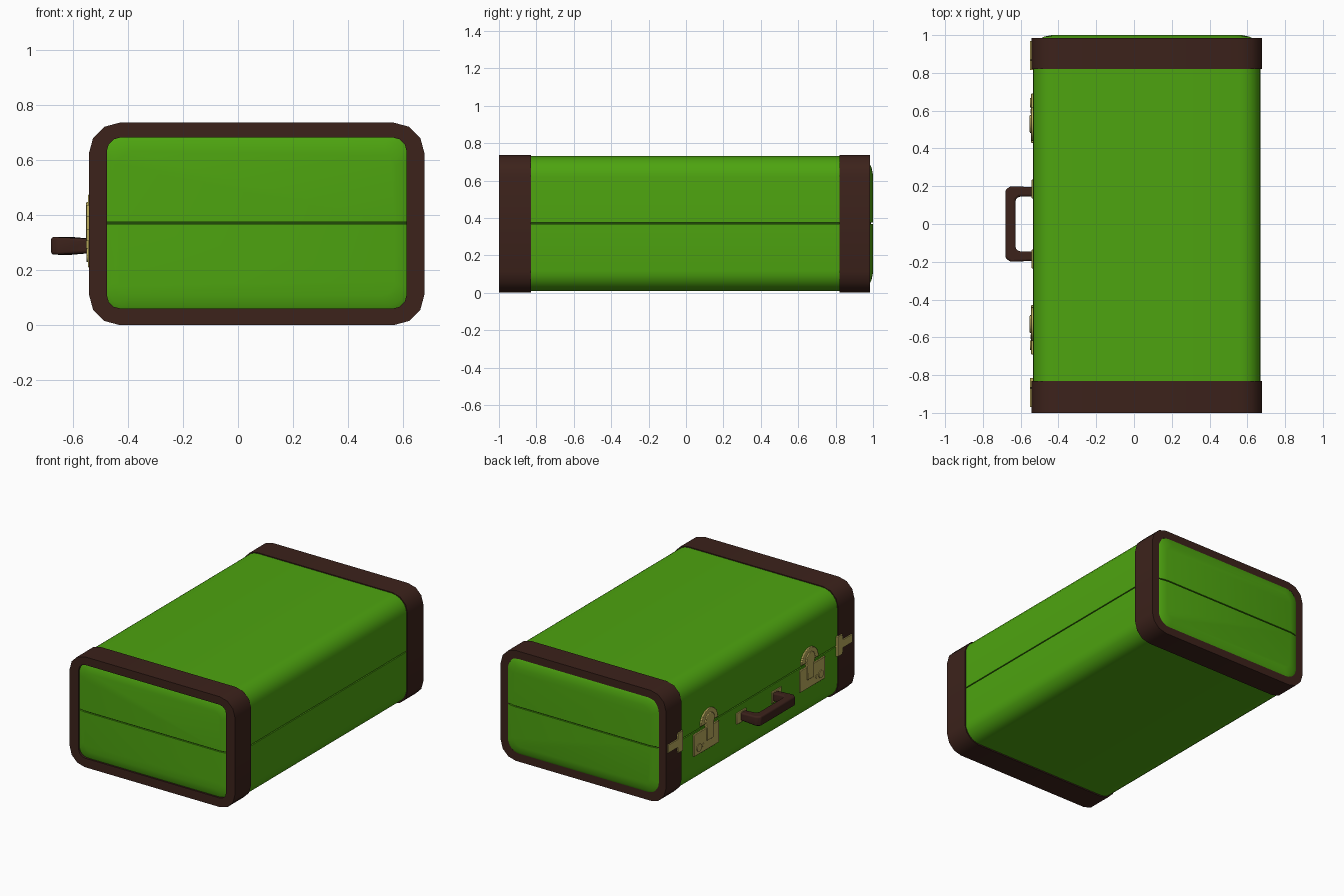
import bpy, bmesh, math
from mathutils import Vector

if "Cube" in bpy.data.objects:
    bpy.data.objects.remove(bpy.data.objects["Cube"])

def material(name, rgb):
    m = bpy.data.materials.new(name)
    m.diffuse_color = (*rgb, 1)
    m.use_nodes = True
    m.node_tree.nodes["Principled BSDF"].inputs["Base Color"].default_value = m.diffuse_color
    return m

GREEN = material("green_leather", (0.075, 0.37, 0.005))
DARK = material("seam_green", (0.015, 0.07, 0.002))
BROWN = material("brown_leather", (0.045, 0.016, 0.011))
BRASS = material("brass", (0.50, 0.41, 0.11))

def finish(name, bm, mat, angle=None):
    bmesh.ops.recalc_face_normals(bm, faces=bm.faces[:])
    me = bpy.data.meshes.new(name)
    bm.to_mesh(me)
    bm.free()
    me.materials.append(mat)
    ob = bpy.data.objects.new(name, me)
    bpy.context.collection.objects.link(ob)
    if angle:
        bpy.context.view_layer.objects.active = ob
        ob.select_set(True)
        bpy.ops.object.shade_smooth_by_angle(angle=math.radians(angle))
        ob.select_set(False)
    return ob

def outline(x0, x1, z0, z1, r, seg):
    """Rounded rectangle in the xz plane."""
    pts = []
    corners = [(x1 - r, z1 - r), (x0 + r, z1 - r), (x0 + r, z0 + r), (x1 - r, z0 + r)]
    for k, (cx, cz) in enumerate(corners):
        for i in range(seg + 1):
            a = math.pi / 2 * (k + i / seg)
            pts.append((cx + r * math.cos(a), cz + r * math.sin(a)))
    return pts

def loft(sections, closed):
    """Bridge (y, outline) sections; either cap the ends or close into a ring."""
    bm = bmesh.new()
    rings = [[bm.verts.new((x, y, z)) for x, z in pts] for y, pts in sections]
    n = len(rings[0])
    pairs = list(zip(rings, rings[1:]))
    if closed:
        pairs.append((rings[-1], rings[0]))
    else:
        bm.faces.new(rings[0])
        bm.faces.new(rings[-1])
    for a, b in pairs:
        for i in range(n):
            j = (i + 1) % n
            bm.faces.new((a[i], a[j], b[j], b[i]))
    return bm

def body(shrink=0.0):
    secs = []
    steps = [(1.0, 0.10), (0.992, 0.06), (0.975, 0.025), (0.94, 0.0)]
    for y, d in [(-y, d) for y, d in steps] + steps[::-1]:
        d += shrink
        y -= math.copysign(shrink, y)
        secs.append((y, outline(-0.535 + d, 0.67 - d, 0.008 + d, 0.73 - d,
                                max(0.11 - 0.6 * d, 0.03), 6)))
    return loft(secs, False)

# Case halves, split at the seam
SEAM = 0.371
for name, side in (("lid", 1), ("base", -1)):
    bm = body()
    cut = bmesh.ops.bisect_plane(bm, geom=bm.verts[:] + bm.edges[:] + bm.faces[:],
                                 plane_co=(0, 0, SEAM + side * 0.0035),
                                 plane_no=(0, 0, -side), clear_outer=True)
    edges = [e for e in cut["geom_cut"] if isinstance(e, bmesh.types.BMEdge)]
    bmesh.ops.contextual_create(bm, geom=edges)
    finish(name, bm, GREEN, 35)

# Dark core seen through the seam
finish("seam_core", body(0.01), DARK, 35)

# Leather bands wrapping both ends
for name, y_in, y_out in (("front_band", -0.83, -1.0), ("back_band", 0.82, 0.985)):
    outer = outline(-0.542, 0.678, 0.0, 0.736, 0.112, 3)
    inner = outline(-0.477, 0.613, 0.06, 0.682, 0.05, 3)
    finish(name, loft([(y_in, outer), (y_out, outer), (y_out, inner), (y_in, inner)], True),
           BROWN, 35)

def plate(name, pts, x0, x1, mat, bevel=0.0):
    """Extrude a (y, z) shape along x and mirror it to the other end."""
    bm = bmesh.new()
    face = bm.faces.new([bm.verts.new((x0, y, z)) for y, z in pts])
    ext = bmesh.ops.extrude_face_region(bm, geom=[face])
    bmesh.ops.translate(bm, vec=(x1 - x0, 0, 0),
                        verts=[v for v in ext["geom"] if isinstance(v, bmesh.types.BMVert)])
    ob = finish(name, bm, mat, 35)
    ob.modifiers.new("mirror", "MIRROR").use_axis = (False, True, False)
    if bevel:
        b = ob.modifiers.new("bevel", "BEVEL")
        b.width, b.segments = bevel, 2
    return ob

def rect(y0, y1, z0, z1):
    return [(y0, z0), (y1, z0), (y1, z1), (y0, z1)]

def arc(cy, cz, r, a0, a1, n):
    return [(cy + r * math.cos(math.radians(a0 + (a1 - a0) * i / n)),
             cz + r * math.sin(math.radians(a0 + (a1 - a0) * i / n))) for i in range(n + 1)]

# Latches: lower plate, half-round upper plate, hasp, lock discs
plate("latch_plate", rect(0.43, 0.69, 0.21, 0.355), -0.53, -0.545, BRASS, 0.003)
plate("latch_catch", arc(0.53, 0.385, 0.09, 0, 180, 12), -0.53, -0.545, BRASS, 0.003)
plate("latch_hasp", arc(0.53, 0.40, 0.048, 0, 180, 8) + [(0.497, 0.36), (0.495, 0.27),
      (0.565, 0.27), (0.563, 0.36)], -0.53, -0.552, BRASS, 0.004)
plate("lock_disc", arc(0.642, 0.255, 0.025, 0, 345, 15), -0.54, -0.55, BRASS)
plate("lock_pin", arc(0.598, 0.255, 0.012, 0, 330, 11), -0.54, -0.549, BRASS)

# T-shaped clips on the bands
plate("band_clip", [(0.815, 0.305), (0.865, 0.305), (0.87, 0.345), (0.97, 0.345),
      (0.97, 0.397), (0.87, 0.397), (0.865, 0.436), (0.815, 0.436)], -0.53, -0.55, BRASS)

# Handle mounts and U-shaped handle
plate("handle_mount", rect(0.135, 0.235, 0.25, 0.325), -0.53, -0.542, BRASS, 0.003)
bm = bmesh.new()
path = [(-0.53, 0.195), (-0.655, 0.2), (-0.68, 0.18), (-0.68, -0.18), (-0.655, -0.2),
        (-0.53, -0.195), (-0.53, -0.145), (-0.61, -0.145), (-0.627, -0.13),
        (-0.627, 0.13), (-0.61, 0.145), (-0.53, 0.145)]
half = lambda x: 0.026 if x > -0.6 else 0.032
low = [bm.verts.new((x, y, 0.288 - half(x))) for x, y in path]
top = [bm.verts.new((x, y, 0.288 + half(x))) for x, y in path]
bm.faces.new(low)
bm.faces.new(top)
for i in range(len(path)):
    j = (i + 1) % len(path)
    bm.faces.new((low[i], low[j], top[j], top[i]))
handle = finish("handle", bm, BROWN, 50)
b = handle.modifiers.new("bevel", "BEVEL")
b.width, b.segments = 0.01, 3
